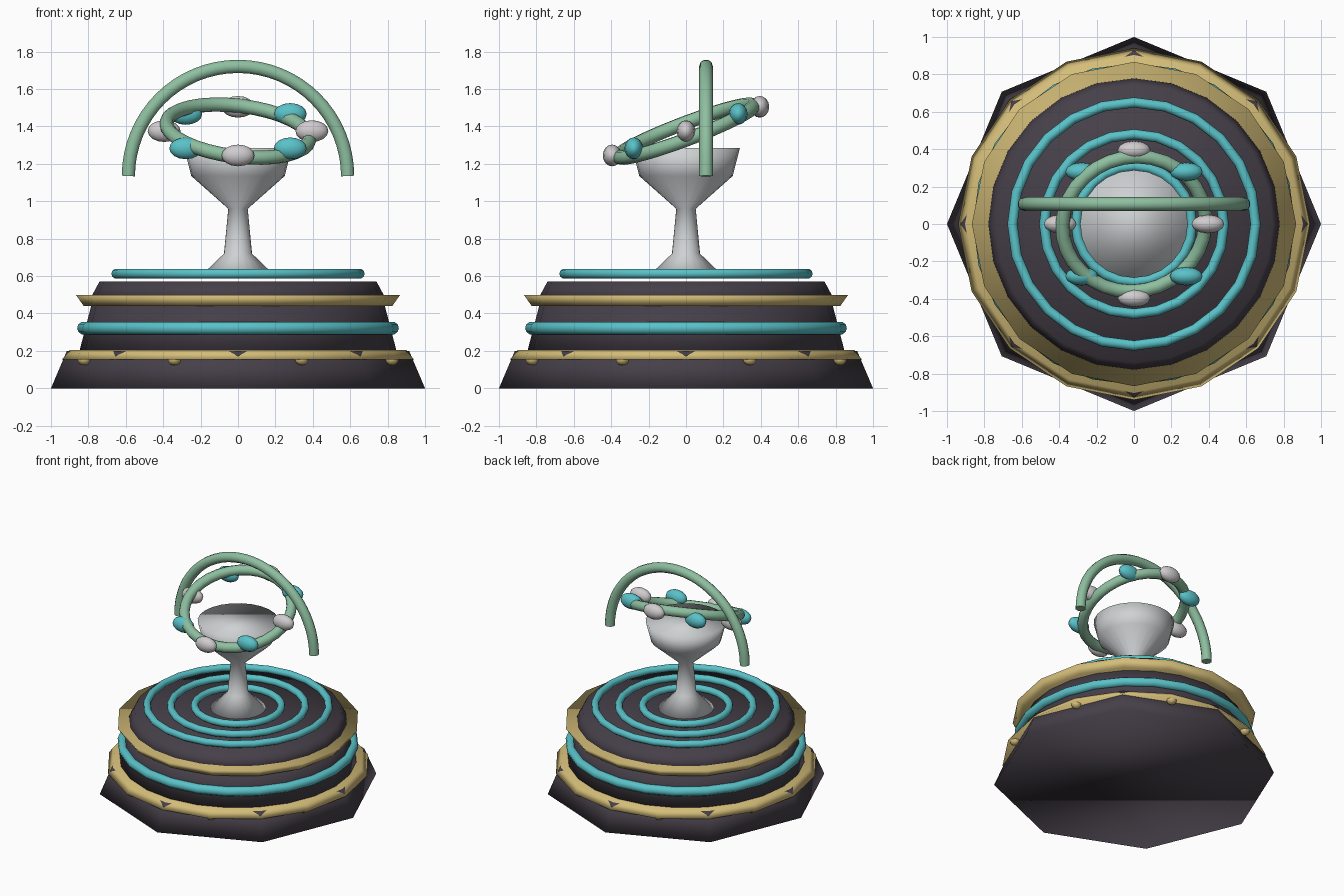
import bpy, math
from mathutils import Vector

cube = bpy.data.objects.get("Cube")
if cube:
    bpy.data.objects.remove(cube)


def material(name, rgb):
    m = bpy.data.materials.new(name)
    m.use_nodes = True
    m.diffuse_color = (*rgb, 1)
    for n in m.node_tree.nodes:
        if n.type == 'BSDF_PRINCIPLED':
            n.inputs["Base Color"].default_value = (*rgb, 1)
            n.inputs["Roughness"].default_value = 0.6
    return m


DARK = material("dark stone", (0.06, 0.05, 0.065))
GOLD = material("gold", (0.66, 0.51, 0.19))
CYAN = material("cyan", (0.1, 0.54, 0.58))
GREEN = material("pale green", (0.27, 0.52, 0.35))
SILVER = material("silver", (0.62, 0.64, 0.65))
WHITE = material("pearl white", (0.63, 0.6, 0.62))


def finish(name, mat):
    ob = bpy.context.object
    ob.name = name
    ob.data.materials.clear()
    ob.data.materials.append(mat)
    bpy.ops.object.shade_smooth()
    return ob


def frustum(name, mat, sides, z0, r0, z1, r1):
    bpy.ops.mesh.primitive_cone_add(vertices=sides, radius1=r0, radius2=r1,
                                    depth=z1 - z0, location=(0, 0, (z0 + z1) / 2))
    return finish(name, mat)


def ring(name, mat, z, radius, tube, sides=24, tilt=(0, 0, 0)):
    bpy.ops.mesh.primitive_torus_add(major_radius=radius, minor_radius=tube,
                                     major_segments=sides, minor_segments=10,
                                     location=(0, 0, z), rotation=tilt)
    return finish(name, mat)


def bead(name, mat, loc, size):
    bpy.ops.mesh.primitive_uv_sphere_add(segments=12, ring_count=8, radius=1, location=loc)
    bpy.context.object.scale = size
    return finish(name, mat)


def lathe(name, mat, profile, sides):
    # Closed solid of revolution from (radius, height) pairs
    verts = [(r * math.cos(math.tau * i / sides), r * math.sin(math.tau * i / sides), z)
             for r, z in profile for i in range(sides)]
    faces = [(k * sides + i, k * sides + (i + 1) % sides,
              (k + 1) * sides + (i + 1) % sides, (k + 1) * sides + i)
             for k in range(len(profile) - 1) for i in range(sides)]
    faces.append(tuple(reversed(range(sides))))
    faces.append(tuple(range(len(verts) - sides, len(verts))))
    me = bpy.data.meshes.new(name)
    me.from_pydata(verts, [], faces)
    ob = bpy.data.objects.new(name, me)
    bpy.context.collection.objects.link(ob)
    bpy.context.view_layer.objects.active = ob
    bpy.ops.object.select_all(action='DESELECT')
    ob.select_set(True)
    return finish(name, mat)


# Stepped plinth
frustum("octagon_base", DARK, 8, 0, 1.0, 0.2, 0.915)
frustum("middle_tier", DARK, 24, 0.19, 0.85, 0.46, 0.78)
frustum("top_tier", DARK, 24, 0.46, 0.8, 0.572, 0.74)

# Gold and cyan bands around the plinth
frustum("lower_gold_band", GOLD, 16, 0.155, 0.94, 0.205, 0.9)
frustum("upper_gold_band", GOLD, 16, 0.44, 0.825, 0.5, 0.867)
ring("side_ring", CYAN, 0.322, 0.825, 0.035)

# Studs under the lower gold band, one per octagon face
for i in range(8):
    a = math.tau * (i + 0.5) / 8
    bead(f"stud_{i + 1}", GOLD, (0.89 * math.cos(a), 0.89 * math.sin(a), 0.155),
         (0.036, 0.036, 0.032))

# Concentric rings on the top
for name, r in (("outer", 0.65), ("middle", 0.48), ("inner", 0.31)):
    ring(name + "_top_ring", CYAN, 0.613, r, 0.027)

# Goblet
lathe("goblet", SILVER, [(0.2, 0.6), (0.075, 0.72), (0.052, 0.96),
                         (0.25, 1.135), (0.288, 1.285)], 24)

# Tilted ring with beads
ring("tilted_ring", GREEN, 1.375, 0.385, 0.038, 32, (0.36, 0.12, 0))
for i in range(8):
    a = math.tau * i / 8
    bead(f"bead_{i + 1}", CYAN if i % 2 else WHITE,
         (0.395 * math.cos(a), 0.395 * math.sin(a), 1.375 + 0.13 * math.sin(a)),
         (0.088, 0.05, 0.058))

# Arch over the goblet
curve = bpy.data.curves.new("arch", 'CURVE')
curve.dimensions = '3D'
curve.bevel_depth = 0.037
curve.bevel_resolution = 3
curve.use_fill_caps = True
steps = 32
spline = curve.splines.new('POLY')
spline.points.add(steps)
for i, p in enumerate(spline.points):
    a = math.pi * i / steps
    p.co = (0.586 * math.cos(a), 0.107, 1.135 + 0.586 * math.sin(a), 1)
spline.use_smooth = True
curve.materials.append(GREEN)
bpy.context.collection.objects.link(bpy.data.objects.new("arch", curve))
